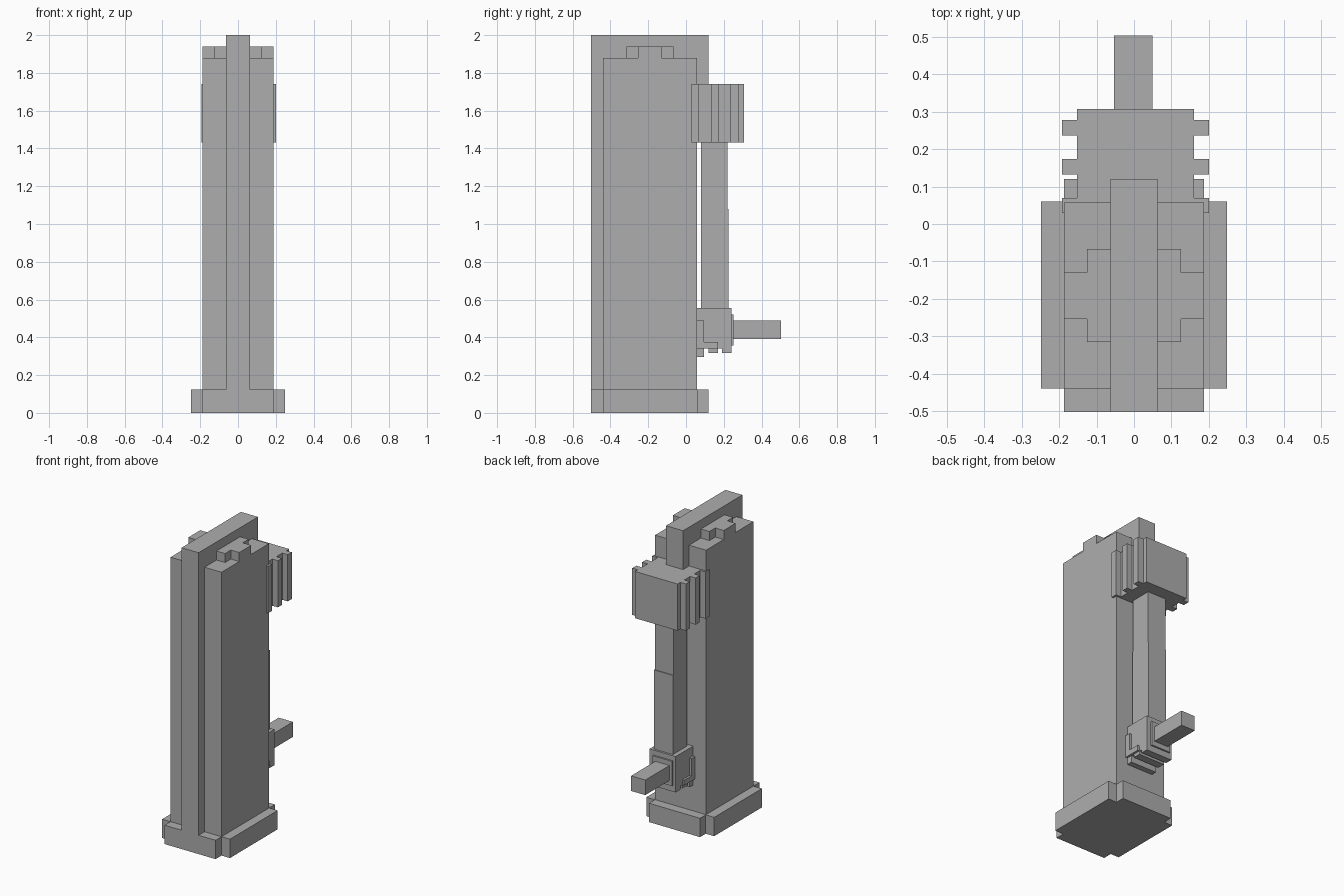
import bpy

grey = bpy.data.materials.new("mid_grey")
grey.diffuse_color = (0.42, 0.42, 0.42, 1)


def boxes(name, *ranges):
    """One object made of axis-aligned boxes given as (x0, x1, y0, y1, z0, z1)."""
    verts, faces = [], []
    for x0, x1, y0, y1, z0, z1 in ranges:
        n = len(verts)
        verts += [(x, y, z) for z in (z0, z1)
                  for x, y in ((x0, y0), (x1, y0), (x1, y1), (x0, y1))]
        faces += [tuple(n + i for i in f) for f in
                  ((3, 2, 1, 0), (4, 5, 6, 7), (0, 1, 5, 4),
                   (1, 2, 6, 5), (2, 3, 7, 6), (3, 0, 4, 7))]
    mesh = bpy.data.meshes.new(name)
    mesh.from_pydata(verts, [], faces)
    mesh.materials.append(grey)
    obj = bpy.data.objects.new(name, mesh)
    bpy.context.collection.objects.link(obj)
    return obj


# Foot: two crossed slabs leaving notched corners
boxes("base_long", (-0.187, 0.187, -0.502, 0.12, 0, 0.125))
boxes("base_wide", (-0.249, 0.249, -0.44, 0.06, 0, 0.125))

# Tall body halves with a raised central spine
for side, name in ((-1, "left"), (1, "right")):
    x = sorted((side * 0.0625, side * 0.187))
    boxes(name + "_body", (*x, -0.44, 0.057, 0.125, 1.88))
    inner = sorted((side * 0.0625, side * 0.125))
    outer = sorted((side * 0.125, side * 0.187))
    boxes(name + "_top_step",
          (*inner, -0.315, -0.067, 1.88, 1.94),
          (*outer, -0.254, -0.129, 1.88, 1.94))
boxes("spine", (-0.0625, 0.0625, -0.502, 0.057, 0.125, 2.0))
boxes("spine_back_overhang", (-0.0625, 0.0625, 0.057, 0.12, 1.74, 2.0))

# Ribbed head at the back
boxes("head_block", (-0.153, 0.16, 0.03, 0.307, 1.432, 1.742))
for i, (y0, y1) in enumerate(((0.03, 0.07), (0.132, 0.174), (0.236, 0.278))):
    boxes(f"head_rib_{i + 1}", (-0.193, 0.2, y0, y1, 1.432, 1.742))

# Shaft, with a slightly thicker lower half
boxes("shaft_upper", (-0.062, 0.074, 0.08, 0.221, 1.08, 1.432))
boxes("shaft_lower", (-0.062, 0.077, 0.08, 0.226, 0.55, 1.08))

# Lower joint with side brackets and bottom ribs
boxes("joint_block", (-0.092, 0.1, 0.055, 0.24, 0.34, 0.555))
for x0, x1, name in ((-0.106, -0.092, "left"), (0.1, 0.114, "right")):
    boxes(name + "_bracket",
          (x0, x1, 0.055, 0.095, 0.375, 0.49),
          (x0, x1, 0.055, 0.17, 0.34, 0.375))
for i, (y0, y1, z) in enumerate(((0.055, 0.095, 0.296), (0.118, 0.17, 0.317),
                                 (0.191, 0.24, 0.317))):
    boxes(f"joint_rib_{i + 1}", (-0.092, 0.1, y0, y1, z, 0.34))

# Handle and its collar
boxes("handle_collar", (-0.072, 0.07, 0.24, 0.251, 0.358, 0.522))
boxes("handle", (-0.054, 0.05, 0.251, 0.504, 0.39, 0.49))
